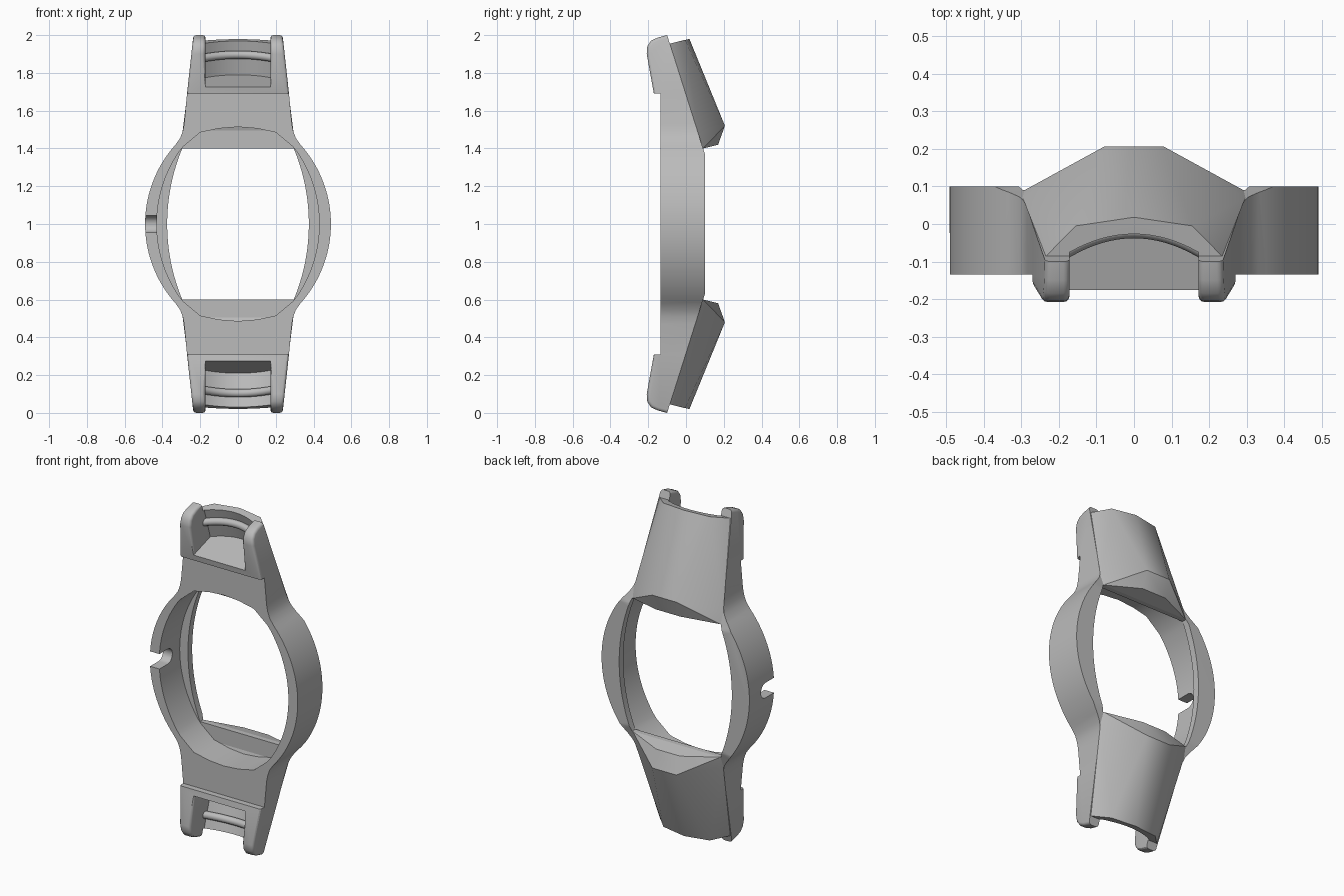
import bpy, bmesh, math
from mathutils import Vector

if "Cube" in bpy.data.objects:
    bpy.data.objects.remove(bpy.data.objects["Cube"])

grey = bpy.data.materials.new("plain_grey")
grey.use_nodes = True
grey.diffuse_color = (0.5, 0.5, 0.5, 1)
for node in grey.node_tree.nodes:
    if node.type == 'BSDF_PRINCIPLED':
        node.inputs["Base Color"].default_value = (0.5, 0.5, 0.5, 1)


def add_object(name, bm):
    bmesh.ops.recalc_face_normals(bm, faces=bm.faces)
    mesh = bpy.data.meshes.new(name)
    bm.to_mesh(mesh)
    bm.free()
    mesh.materials.append(grey)
    ob = bpy.data.objects.new(name, mesh)
    bpy.context.collection.objects.link(ob)
    return ob


def prism(points, lo, hi, place):
    """Extrude a 2D polygon from lo to hi; place maps (a, b, depth) to space."""
    bm = bmesh.new()
    ends = [[bm.verts.new(place(a, b, t)) for a, b in points] for t in (lo, hi)]
    for ring in ends:
        bm.faces.new(ring)
    for i in range(len(points)):
        j = (i + 1) % len(points)
        bm.faces.new((ends[0][i], ends[0][j], ends[1][j], ends[1][i]))
    return bm


def boolean(ob, cutter, operation='DIFFERENCE'):
    mod = ob.modifiers.new("cut", 'BOOLEAN')
    mod.operation, mod.object, mod.solver = operation, cutter, 'EXACT'
    bpy.context.view_layer.update()
    graph = bpy.context.evaluated_depsgraph_get()
    mesh = bpy.data.meshes.new_from_object(ob.evaluated_get(graph))
    ob.modifiers.clear()
    ob.data = mesh


def flip(s, p):
    return Vector((p[0], p[1], 1 + s * (p[2] - 1)))


def front(a, b, t):
    return (a, t, b)


def side(a, b, t):
    return (t, a, b)


def mirror_z(pts):
    return [(a, 2 - b) for a, b in reversed(pts)]


def four_way(quarter):
    """Complete an (x, z) outline from its upper +x quarter."""
    right = mirror_z(quarter) + quarter
    loop = right + [(-x, z) for x, z in reversed(right)]
    return [p for i, p in enumerate(loop)
            if (Vector(p) - Vector(loop[i - 1])).length > 1e-5]


def arc(width, radius, top, steps=16):
    out = []
    for i in range(steps + 1):
        h = top * i / steps
        out.append((width - radius + math.sqrt(radius ** 2 - h * h), 1 + h))
    return out


# Frame: front outline with rounded back rim, trimmed by the side profile
outline = four_way(arc(0.492, 0.628, 0.42) + [(0.306, 1.455), (0.293, 1.49),
                   (0.285, 1.53), (0.27, 1.69), (0.235, 2.01)])
bm = prism(outline, -0.25, 0.10, front)
rim = [e for e in bm.edges if all(v.co.y > 0.09 for v in e.verts)]
bmesh.ops.bevel(bm, geom=rim, offset=0.015, segments=3, profile=0.5, affect='EDGES')
frame = add_object("case_frame", bm)

half = [(0.10, 1.37), (0.09, 1.40), (-0.10, 2.0), (-0.15, 1.987), (-0.185, 1.97),
        (-0.205, 1.94), (-0.208, 1.90), (-0.17, 1.69), (-0.135, 1.69)]
trim = add_object("trim", prism(half + mirror_z(half), -0.7, 0.7, side))
boolean(frame, trim, 'INTERSECT')

# Cutters: front recess, through opening and side slot
recess = four_way(arc(0.43, 0.678, 0.385) + [(0.29, 1.41), (0.2, 1.485), (0.1, 1.506), (0, 1.514)])
opening = four_way(arc(0.375, 1.04, 0.4))
slot = [(-0.055 + 0.045 * math.cos(a), 1 + 0.045 * math.sin(a))
        for a in [math.pi * (i / 12 - 0.5) for i in range(13)]]
slot += [(-0.3, 1.045), (-0.3, 0.955)]
cutters = [trim,
           add_object("recess", prism(recess, -0.3, 0.06, front)),
           add_object("opening", prism(opening, -0.3, 0.3, front)),
           add_object("slot", prism(slot, -0.6, -0.4, side))]
for cutter in cutters[1:]:
    boolean(frame, cutter)

# Leaning axes of the strap ends
tilt = math.atan2(0.19, 0.60)
up = Vector((0, -math.sin(tilt), math.cos(tilt)))
back = Vector((0, math.cos(tilt), math.sin(tilt)))
base = Vector((0, 0.03, 1.79))


def wall(x):
    return -0.05 * (x / 0.172) ** 2


parts = [frame]
for s, label in ((1, "upper"), (-1, "lower")):
    # Faceted block behind each strap end
    bm = bmesh.new()
    corners = [(0.235, -0.086, 1.955), (0.155, -0.005, 1.974), (0, 0.018, 1.98),
               (0.08, 0.206, 1.52), (0.08, 0.17, 1.42), (0.297, 0.07, 1.463),
               (0.292, 0.09, 1.40)]
    for x, y, z in corners:
        for m in ((1, -1) if x else (1,)):
            bm.verts.new(flip(s, (m * x, y, z)))
    bmesh.ops.convex_hull(bm, input=bm.verts)
    block = add_object(label + "_back_block", bm)

    # Strap pocket with a curved back wall
    xs = [-0.172 + 0.344 * i / 16 for i in range(17)]
    section = [(x, wall(x)) for x in xs] + [(0.172, -0.4), (-0.172, -0.4)]
    pocket = add_object("pocket", prism(
        section, 0, 0.5, lambda a, b, t: flip(s, base + Vector((a, 0, 0)) + back * b + up * t)))
    boolean(block, pocket)
    boolean(frame, pocket)
    cutters.append(pocket)

    # Curved rounded lip across the pocket
    curve = bpy.data.curves.new(label + "_lip", 'CURVE')
    curve.dimensions = '3D'
    curve.bevel_depth, curve.bevel_resolution, curve.use_fill_caps = 0.022, 3, True
    spline = curve.splines.new('POLY')
    spline.points.add(16)
    for point, x in zip(spline.points, xs):
        x *= 1.06
        p = flip(s, base + Vector((x, 0, 0)) + back * (wall(x) - 0.012) + up * 0.115)
        point.co = (*p, 1)
    curve.materials.append(grey)
    lip = bpy.data.objects.new(label + "_lip", curve)
    bpy.context.collection.objects.link(lip)
    parts.append(block)

# Round the long front edges of the four arms
bm = bmesh.new()
bm.from_mesh(frame.data)
bmesh.ops.remove_doubles(bm, verts=bm.verts, dist=0.0001)
edges = []
for e in bm.edges:
    p, q = (v.co for v in e.verts)
    heights = sorted((abs(p.z - 1), abs(q.z - 1)))
    if (heights[0] > 0.68 and heights[1] > 0.74 and max(p.y, q.y) < -0.09
            and abs(p.x - q.x) < 0.03 and len(e.link_faces) == 2
            and e.calc_face_angle() > 0.8):
        edges.append(e)
bmesh.ops.bevel(bm, geom=edges, offset=0.016, segments=3, profile=0.5,
                affect='EDGES', clamp_overlap=True)
bm.to_mesh(frame.data)
bm.free()

for cutter in cutters:
    bpy.data.objects.remove(cutter)

# Smooth shading with sharp edges kept
bpy.ops.object.select_all(action='DESELECT')
for ob in parts:
    ob.select_set(True)
bpy.context.view_layer.objects.active = frame
bpy.ops.object.shade_smooth_by_angle(angle=math.radians(30))
